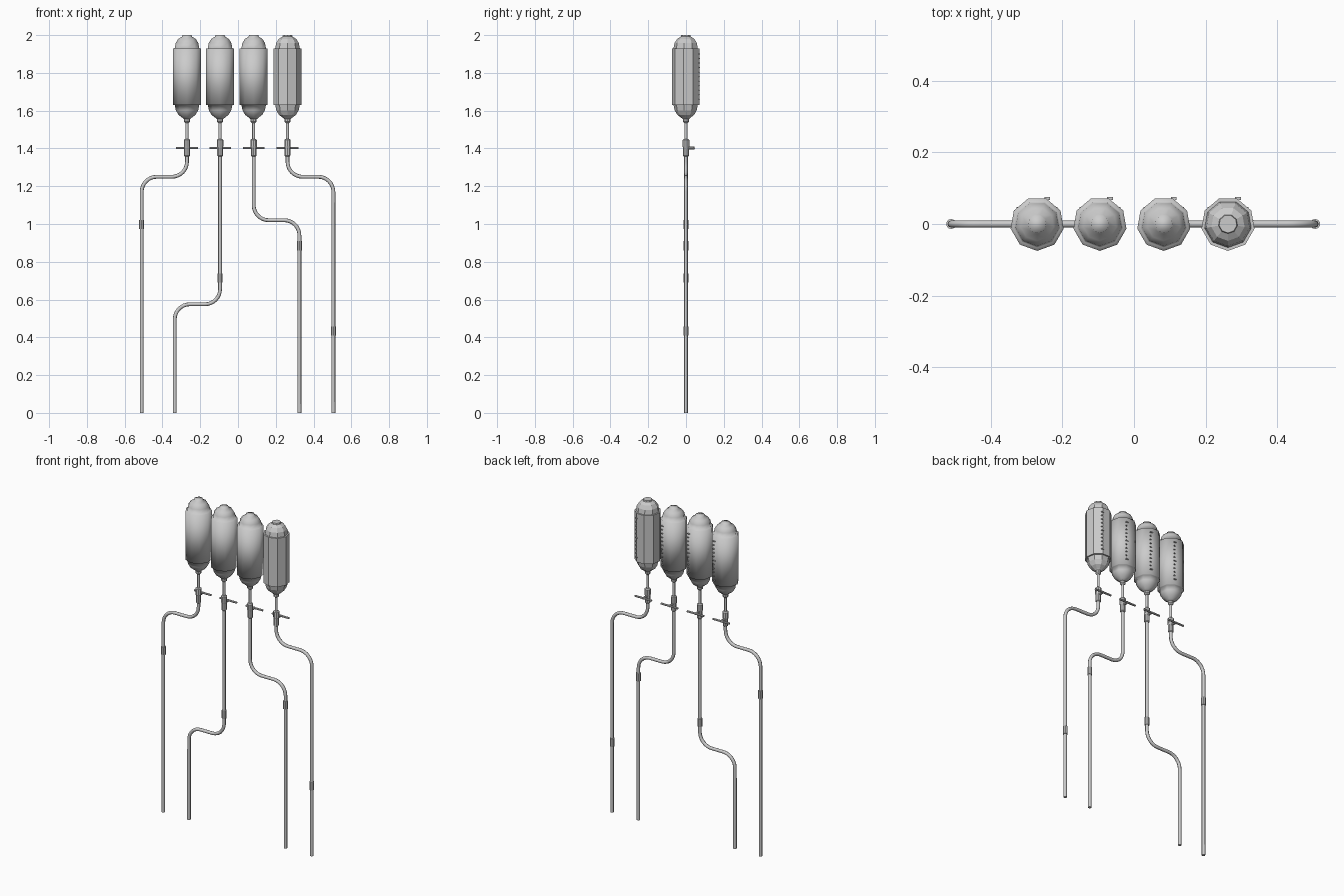
import bpy, bmesh
from math import sin, cos, pi
from mathutils import Matrix, Vector

if "Cube" in bpy.data.objects:
    bpy.data.objects.remove(bpy.data.objects["Cube"])


def finish(bm, name, smooth):
    bmesh.ops.recalc_face_normals(bm, faces=bm.faces)
    for f in bm.faces:
        f.smooth = smooth
    me = bpy.data.meshes.new(name)
    bm.to_mesh(me)
    bm.free()
    ob = bpy.data.objects.new(name, me)
    bpy.context.collection.objects.link(ob)
    return ob


def lathe(name, profile, x, sides, smooth=False):
    """Spin (radius, z) pairs around a vertical axis, one corner facing front."""
    bm = bmesh.new()
    rings = []
    for r, z in profile:
        angles = [-pi / 2 + 2 * pi * i / sides for i in range(sides)]
        rings.append([bm.verts.new((x + r * cos(a), r * sin(a), z)) for a in angles])
    for lo, hi in zip(rings, rings[1:]):
        for i in range(sides):
            j = (i + 1) % sides
            bm.faces.new((lo[i], lo[j], hi[j], hi[i]))
    bm.faces.new(rings[0])
    bm.faces.new(rings[-1])
    return finish(bm, name, smooth)


def rod(bm, a, b, r, sides=8):
    a, b = Vector(a), Vector(b)
    rot = (b - a).to_track_quat('Z', 'Y').to_matrix().to_4x4()
    bmesh.ops.create_cone(bm, cap_ends=True, segments=sides, radius1=r, radius2=r,
                          depth=(b - a).length,
                          matrix=Matrix.Translation((a + b) / 2) @ rot)


def tube(name, points, r):
    cu = bpy.data.curves.new(name, 'CURVE')
    cu.dimensions = '3D'
    cu.bevel_depth = r
    cu.bevel_resolution = 2
    cu.use_fill_caps = True
    sp = cu.splines.new('POLY')
    sp.points.add(len(points) - 1)
    for p, (x, z) in zip(sp.points, points):
        p.co = (x, 0, z, 1)
    sp.use_smooth = True
    ob = bpy.data.objects.new(name, cu)
    bpy.context.collection.objects.link(ob)


def s_path(x0, x1, z, r=0.08, n=8):
    """Drop, bend sideways at height z, then drop to the ground."""
    d = 1 if x1 > x0 else -1
    pts = [(x0, 1.37)]
    for i in range(n + 1):
        a = pi / 2 * i / n
        pts.append((x0 + d * r * (1 - cos(a)), z + r * (1 - sin(a))))
    for i in range(n + 1):
        a = pi / 2 * i / n
        pts.append((x1 - d * r * (1 - sin(a)), z - r * (1 - cos(a))))
    return pts + [(x1, 0)]


# bottle: domed ends around a slightly wider straight sleeve
BOTTLE = [(0.017, 1.555), (0.026, 1.563), (0.046, 1.578), (0.060, 1.602),
          (0.066, 1.630), (0.075, 1.630), (0.075, 1.930), (0.066, 1.930),
          (0.061, 1.958), (0.047, 1.980), (0.027, 1.992), (0.025, 2.0)]
NECK = [(0.010, 1.535), (0.017, 1.542), (0.017, 1.562)]
VALVE = [(0.012, 1.358), (0.016, 1.362), (0.016, 1.405), (0.018, 1.41),
         (0.018, 1.445), (0.012, 1.45)]

# bottle x, lower tube x, bend height, connector x, connector height
LINES = [(-0.27, -0.51, 1.25, -0.51, 0.998),
         (-0.095, -0.335, 0.575, -0.095, 0.715),
         (0.083, 0.325, 1.02, 0.325, 0.885),
         (0.262, 0.505, 1.25, 0.505, 0.433)]

for k, (x, xe, zb, xc, zc) in enumerate(LINES, 1):
    # last bottle is faceted, the others are smooth
    lathe(f"bottle_{k}", BOTTLE, x, 9, smooth=(k < 4))
    lathe(f"bottle_neck_{k}", NECK, x, 10)

    # graduation marks on the flat back facet
    bm = bmesh.new()
    for i in range(11):
        w = 0.016 if i % 5 == 0 else 0.009
        m = Matrix.Translation((x + 0.036 - w / 2, 0.071, 1.66 + i * 0.024))
        bmesh.ops.create_cube(bm, size=1, matrix=m @ Matrix.Diagonal((w, 0.008, 0.004, 1)))
    finish(bm, f"volume_marks_{k}", False)

    # drip tube, valve body and T-shaped tap at the back
    tube(f"drip_tube_{k}", [(x, 1.545), (x, 1.44)], 0.008)
    lathe(f"valve_{k}", VALVE, x, 10)
    bm = bmesh.new()
    rod(bm, (x, 0, 1.402), (x, 0.045, 1.402), 0.007)
    rod(bm, (x - 0.057, 0.042, 1.402), (x + 0.057, 0.042, 1.402), 0.006)
    finish(bm, f"valve_tap_{k}", False)

    # long hose with its connector sleeve
    tube(f"hose_{k}", s_path(x, xe, zb), 0.010)
    lathe(f"hose_connector_{k}", [(0.014, zc - 0.024), (0.014, zc + 0.024)], xc, 10)
